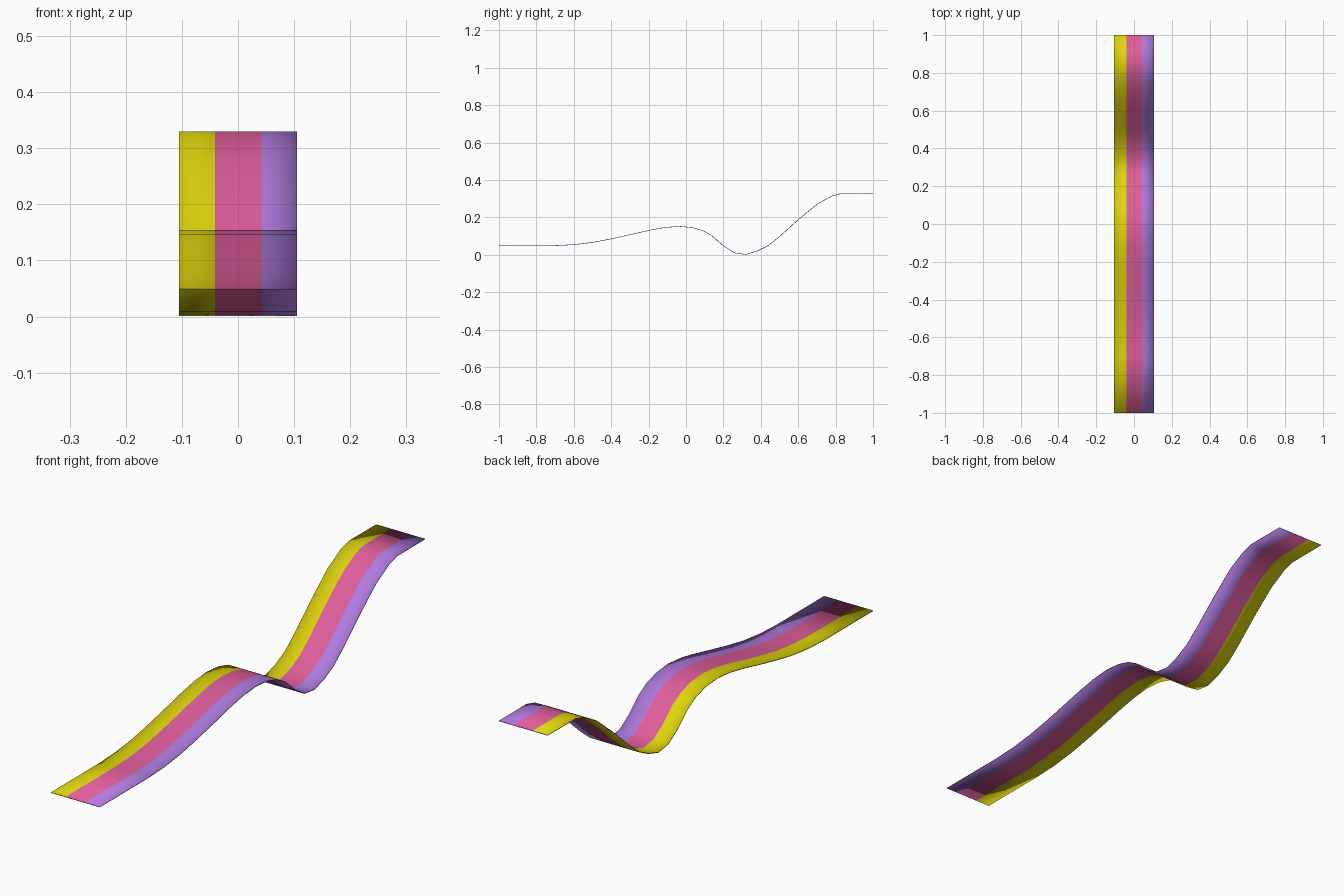
import bpy
import bmesh

cube = bpy.data.objects.get("Cube")
if cube:
    bpy.data.objects.remove(cube, do_unlink=True)


def make_material(name, color):
    mat = bpy.data.materials.new(name)
    mat.use_nodes = True
    mat.diffuse_color = (*color, 1)
    mat.node_tree.nodes["Principled BSDF"].inputs["Base Color"].default_value = (*color, 1)
    return mat


# Lengthwise bands, right to left
bands = [
    make_material("yellow", (0.73, 0.66, 0.004)),
    make_material("pink", (0.74, 0.11, 0.33)),
    make_material("purple", (0.43, 0.2, 0.74)),
]
band_edges = [-0.105, -0.041, 0.042, 0.105]

# Side profile of the wavy track (y, z)
profile = [
    (-1, 0.051), (-0.7, 0.051), (-0.6, 0.056), (-0.5, 0.068), (-0.4, 0.087),
    (-0.3, 0.109), (-0.2, 0.132), (-0.12, 0.147), (-0.04, 0.154),
    (0.03, 0.148), (0.09, 0.131), (0.14, 0.103), (0.2, 0.05), (0.26, 0.012),
    (0.32, 0.004), (0.38, 0.022), (0.44, 0.052), (0.5, 0.1), (0.6, 0.19),
    (0.7, 0.272), (0.78, 0.316), (0.83, 0.33), (1, 0.33),
]

# Ribbon sheet: one row of vertices per profile point
bm = bmesh.new()
rows = [[bm.verts.new((x, y, z)) for x in band_edges] for y, z in profile]
for near, far in zip(rows, rows[1:]):
    for i in range(len(bands)):
        face = bm.faces.new((near[i], near[i + 1], far[i + 1], far[i]))
        face.material_index = i
        face.smooth = True

mesh = bpy.data.meshes.new("wavy_track")
bm.to_mesh(mesh)
bm.free()
for mat in bands:
    mesh.materials.append(mat)
track = bpy.data.objects.new("wavy_track", mesh)
bpy.context.collection.objects.link(track)

# Thin closed slab with rounded shading
solid = track.modifiers.new("thickness", "SOLIDIFY")
solid.thickness = 0.003
solid.offset = -1
